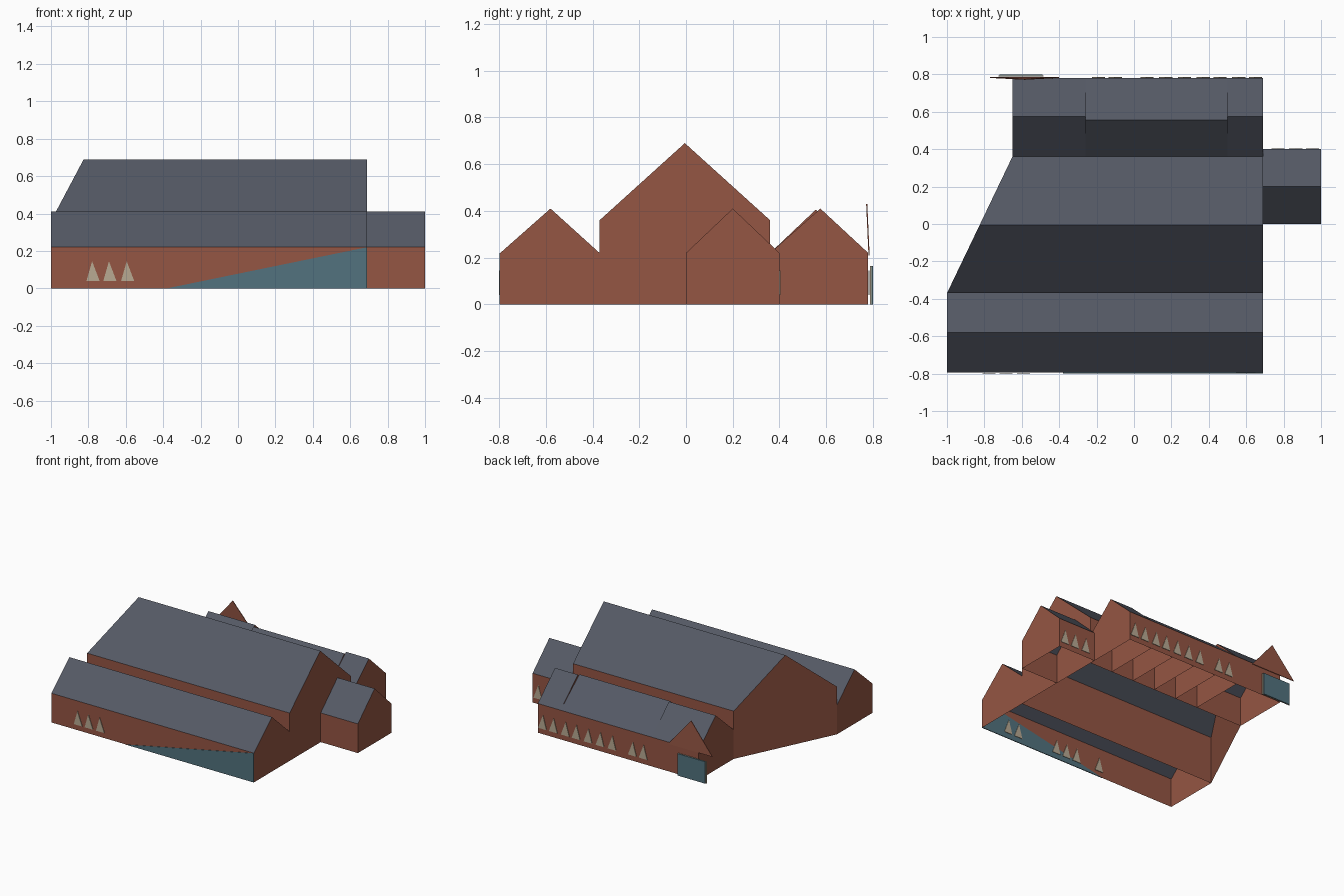
import bpy, bmesh

if "Cube" in bpy.data.objects:
    bpy.data.objects.remove(bpy.data.objects["Cube"])


def material(name, rgb):
    m = bpy.data.materials.new(name)
    m.diffuse_color = (*rgb, 1)
    m.use_nodes = True
    m.node_tree.nodes["Principled BSDF"].inputs["Base Color"].default_value = m.diffuse_color
    return m


BRICK = material("brick", (0.30, 0.092, 0.057))
SLATE = material("slate", (0.09, 0.10, 0.13))
TEAL = material("teal", (0.085, 0.17, 0.21))
BEIGE = material("beige", (0.48, 0.40, 0.29))


def finish(name, bm, mats):
    me = bpy.data.meshes.new(name)
    bm.to_mesh(me)
    bm.free()
    for m in mats:
        me.materials.append(m)
    ob = bpy.data.objects.new(name, me)
    bpy.context.collection.objects.link(ob)
    return ob


def gable_profile(y0, y1, eave, ridge_y, ridge):
    return [(y0, 0), (y0, eave), (ridge_y, ridge), (y1, eave), (y1, 0)]


def hall(name, profile, left, right):
    """Floorless gabled block; left is a function giving the end's x at each y."""
    bm = bmesh.new()
    a = [bm.verts.new((left(y), y, z)) for y, z in profile]
    b = [bm.verts.new((right, y, z)) for y, z in profile]
    for i in range(4):
        bm.faces.new((a[i], b[i], b[i + 1], a[i + 1]))
    bm.faces.new(a)
    bm.faces.new(b[::-1])
    bmesh.ops.recalc_face_normals(bm, faces=bm.faces)
    bm.normal_update()
    for f in bm.faces:  # sloping faces are roof
        f.material_index = int(abs(f.normal.z) > 0.1)
    return finish(name, bm, [BRICK, SLATE])


def plate(name, outlines, y0, y1, mat):
    """Thin plates in the xz plane between y0 and y1."""
    bm = bmesh.new()
    for pts in outlines:
        a = [bm.verts.new((x, y0, z)) for x, z in pts]
        b = [bm.verts.new((x, y1, z)) for x, z in pts]
        bm.faces.new(a)
        bm.faces.new(b[::-1])
        for i in range(len(a)):
            j = (i + 1) % len(a)
            bm.faces.new((a[j], a[i], b[i], b[j]))
    bmesh.ops.recalc_face_normals(bm, faces=bm.faces)
    return finish(name, bm, [mat])


def windows(name, xs, y0, y1):
    tris = [[(x - 0.035, 0.04), (x + 0.035, 0.04), (x - 0.005, 0.145)] for x in xs]
    plate(name, tris, y0, y1, BEIGE)


# Main halls
hall("front_aisle", gable_profile(-0.795, -0.37, 0.22, -0.58, 0.41),
     lambda y: -1.0, 0.69)
hall("nave", gable_profile(-0.37, 0.36, 0.36, -0.005, 0.69),
     lambda y: -1.0 + (y + 0.37) * 0.35 / 0.73, 0.69)
hall("side_chapel", gable_profile(0.0, 0.4, 0.22, 0.2, 0.41),
     lambda y: 0.69, 1.0)

# Back aisle in three lengths, the middle one with a shifted ridge
MIDDLE = gable_profile(0.36, 0.78, 0.22, 0.555, 0.405)
ENDS = gable_profile(0.36, 0.78, 0.22, 0.575, 0.41)
hall("back_aisle_left", ENDS, lambda y: -0.65, -0.26)
hall("back_aisle_middle", MIDDLE, lambda y: -0.26, 0.5)
hall("back_aisle_right", ENDS, lambda y: 0.5, 0.69)

# Cross walls inside the middle back aisle
bm = bmesh.new()
for x in (0.31, 0.12, -0.07):
    bm.faces.new([bm.verts.new((x, y, z)) for y, z in MIDDLE])
finish("cross_walls", bm, [BRICK])

# Teal wedge on the front wall, showing on both sides
plate("front_wedge", [[(-0.38, 0), (0.69, 0), (0.69, 0.22)]], -0.798, -0.792, TEAL)

# Pointed windows
windows("front_windows", (-0.775, -0.685, -0.59), -0.80, -0.796)
windows("inner_front_windows", (0.46, 0.37, 0.03, -0.06, -0.15, -0.35), -0.793, -0.789)
windows("back_windows", (0.65, 0.56, 0.46, 0.37, 0.27, 0.17, 0.07, -0.10, -0.19),
        0.781, 0.785)
windows("chapel_windows", (0.955, 0.865, 0.77), 0.401, 0.404)

# Back entrance: door panel, pale backing and pointed canopy
plate("door_panel", [[(-0.72, 0), (-0.49, 0), (-0.49, 0.165), (-0.72, 0.165)]],
      0.794, 0.80, TEAL)
plate("door_backing", [[(-0.725, 0), (-0.485, 0), (-0.485, 0.165), (-0.725, 0.165)]],
      0.788, 0.793, BEIGE)
canopy = plate("canopy", [[(-0.77, 0.21), (-0.40, 0.21), (-0.585, 0.43)]],
               0.781, 0.786, BRICK)
for v in canopy.data.vertices:  # lean the tip back
    if v.co.z > 0.4:
        v.co.y -= 0.01
